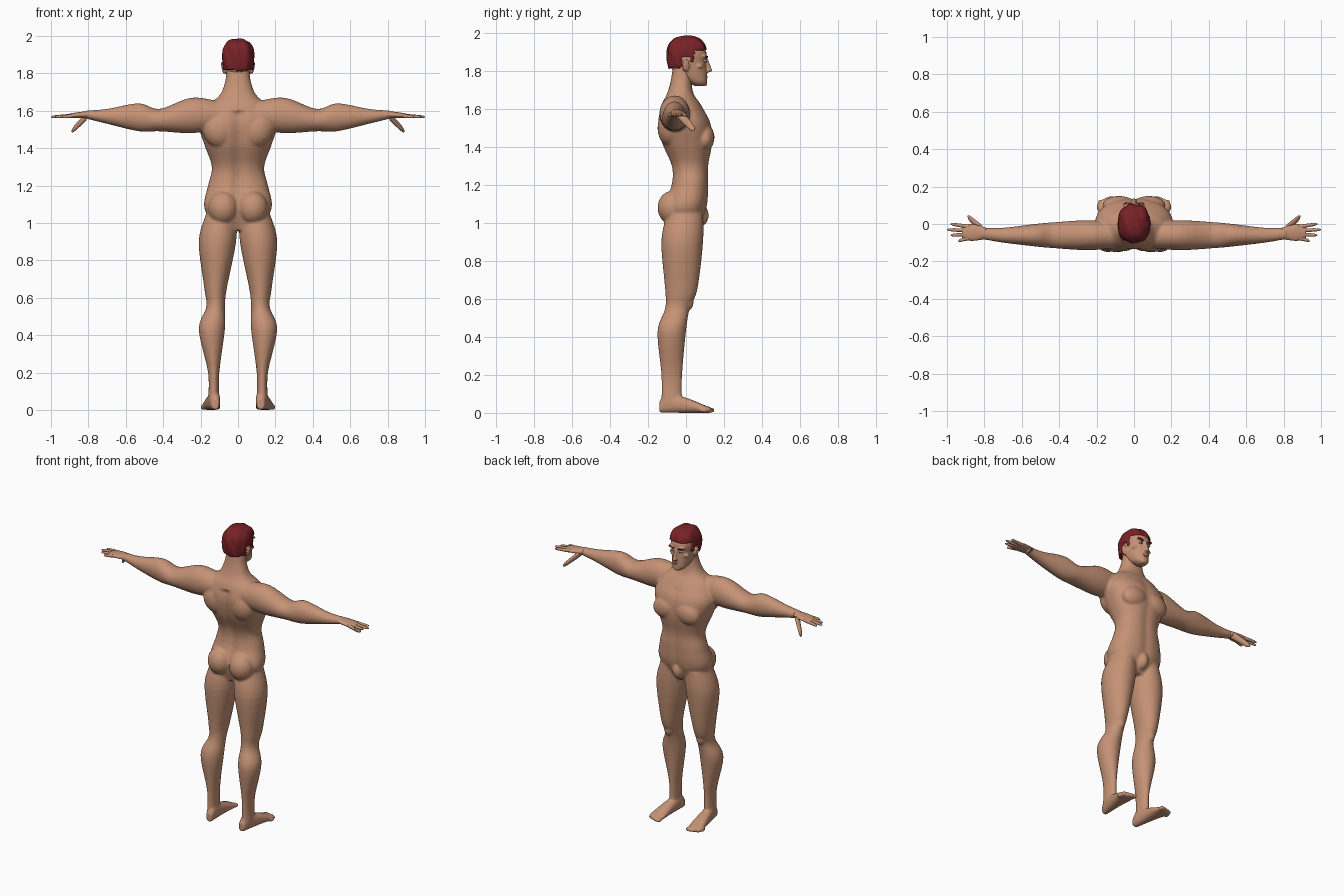
import bpy, bmesh, math
from mathutils import Vector, Matrix

if "Cube" in bpy.data.objects:
    bpy.data.objects.remove(bpy.data.objects["Cube"])


def material(name, *rgb):
    mat = bpy.data.materials.new(name)
    mat.use_nodes = True
    mat.diffuse_color = (*rgb, 1)
    shader = next(node for node in mat.node_tree.nodes if node.type == 'BSDF_PRINCIPLED')
    shader.inputs["Base Color"].default_value = (*rgb, 1)
    return mat


skin = material("skin", .56, .29, .18)
hair_red = material("dark red hair", .19, .016, .02)
eye_white = material("eye white", .7, .66, .62)
iris_brown = material("iris brown", .05, .03, .02)
lip_tone = material("lip tone", .45, .2, .13)


def smooth_stations(rows, steps=5):
    """Ease through the given stations along a flowing curve."""
    points = [Vector(row) for row in rows]
    last = len(points) - 1
    for i in range(last):
        before, start, end, after = (points[max(0, min(last, i + k))] for k in (-1, 0, 1, 2))
        for step in range(steps):
            t = step / steps
            lean_in, lean_out = (end - before) / 2, (after - start) / 2
            ease = t * t * (3 - 2 * t)
            yield (start.lerp(end, ease) + lean_in * t * (1 - t) ** 2
                   - lean_out * t * t * (1 - t))
    yield points[last]


def loft(bm, rows, axis, side=1, segments=32, power=2):
    """Skin rounded rings; each row is position, centre, half width, low edge, high edge."""
    rings = []
    for position, centre, half, low, high in smooth_stations(rows):
        ring = []
        for k in range(segments):
            angle = math.tau * k / segments
            c, s = math.cos(angle), math.sin(angle)
            u = centre + half * math.copysign(abs(c) ** (2 / power), c)
            v = (low + high) / 2 + (high - low) / 2 * math.copysign(abs(s) ** (2 / power), s)
            x, y, z = {'X': (position, u, v), 'Y': (u, position, v), 'Z': (u, v, position)}[axis]
            ring.append(bm.verts.new((x * side, y, z)))
        rings.append(ring)
    for lower, upper in zip(rings, rings[1:]):
        for k in range(segments):
            bm.faces.new((lower[k - 1], lower[k], upper[k], upper[k - 1]))
    bm.faces.new(rings[0])
    bm.faces.new(rings[-1])
    return [vert for ring in rings for vert in ring]


def finger(bm, start, end, radius, side):
    """Tapered digit with a rounded tip."""
    rows = []
    for t in (0, .4, .8, .95, 1):
        x, y, z = Vector(start).lerp(Vector(end), t)
        r = radius * (1 - t / 4) * math.sqrt(1.02 - t ** 8)
        rows.append((x, y, r, z - r, z + r))
    loft(bm, rows, 'X', side, segments=16)


def ball(bm, at, size, side=1, tilt=0):
    place = Matrix.Translation((at[0] * side, at[1], at[2]))
    turn = Matrix.Rotation(tilt * side, 4, 'Y')
    bmesh.ops.create_uvsphere(bm, u_segments=24, v_segments=16, radius=1,
                              matrix=place @ turn @ Matrix.Diagonal((*size, 1)))


def finish(bm, name, mat, voxel=0, softening=0):
    bmesh.ops.recalc_face_normals(bm, faces=bm.faces)
    for face in bm.faces:
        face.smooth = True
    mesh = bpy.data.meshes.new(name)
    bm.to_mesh(mesh)
    bm.free()
    mesh.materials.append(mat)
    part = bpy.data.objects.new(name, mesh)
    bpy.context.collection.objects.link(part)
    if voxel:
        blend = part.modifiers.new("blend", 'REMESH')
        blend.mode, blend.voxel_size, blend.use_smooth_shade = 'VOXEL', voxel, True
        soften = part.modifiers.new("soften", 'SMOOTH')
        soften.factor, soften.iterations = .5, softening


# Torso and neck, with a spine groove and a shallow belly line
bm = bmesh.new()
torso = [(.96, 0, .11, -.09, .06), (1.08, 0, .18, -.12, .11), (1.2, 0, .16, -.08, .12),
         (1.3, 0, .14, -.08, .12), (1.42, 0, .18, -.13, .14), (1.53, 0, .21, -.15, .13),
         (1.62, 0, .17, -.13, .08), (1.68, 0, .1, -.1, .04), (1.75, 0, .07, -.08, .03),
         (1.82, 0, .06, -.07, .04)]
for vert in loft(bm, torso, 'Z', segments=64, power=2.3):
    if vert.co.z < 1.6:
        groove = math.exp(-(vert.co.x / .03) ** 2)
        vert.co.y += groove * (.02 if vert.co.y < 0 else -.007)

# Limbs and muscles, blended with the torso into one skin
leg = [(1.05, .09, .08, -.1, .09), (.9, .11, .1, -.13, .09), (.65, .12, .06, -.11, .06),
       (.55, .12, .05, -.11, .02), (.43, .14, .07, -.15, 0), (.2, .13, .03, -.13, -.02),
       (.05, .13, .03, -.13, -.02)]
arm = [(.1, -.06, .07, 1.5, 1.65), (.25, -.06, .08, 1.48, 1.67), (.42, -.06, .07, 1.49, 1.61),
       (.53, -.06, .06, 1.49, 1.64), (.7, -.06, .04, 1.53, 1.61), (.82, -.05, .03, 1.56, 1.6)]
foot = [(y, .135 + y / 10, half, 0, top) for y, half, top in
        ((-.14, .02, .06), (-.1, .03, .1), (0, .04, .08), (.1, .05, .04), (.13, .04, .03))]
for side in (1, -1):
    loft(bm, leg, 'Z', side)
    loft(bm, arm, 'X', side)
    loft(bm, foot, 'Y', side, power=2.3)
    ball(bm, (.08, .1, 1.45), (.09, .05, .07), side, .25)      # chest
    ball(bm, (.08, -.07, 1.08), (.08, .08, .09), side)         # buttock
    ball(bm, (.1, -.08, 1.5), (.09, .07, .1), side, .3)        # shoulder blade
    ball(bm, (.12, .01, .58), (.03, .03, .04), side)           # kneecap
    for i in range(5):
        ball(bm, (.11 + .02 * i, .13 - i * i / 400, .014),
             (.015 - i / 700, .023, .014), side)               # toe
ball(bm, (0, .07, 1.04), (.04, .05, .06))
finish(bm, "body", skin, voxel=.007, softening=6)

# Hands: palm, four fingers and a thumb
palm = [(.79, -.05, .03, 1.56, 1.6), (.87, -.045, .045, 1.56, 1.59), (.92, -.045, .03, 1.56, 1.58)]
for side, word in ((1, "left"), (-1, "right")):
    bm = bmesh.new()
    loft(bm, palm, 'X', side)
    for i, reach in enumerate((.98, 1, .98, .94)):
        finger(bm, (.88, -.015 - i / 50, 1.573), (reach, -.03 * i, 1.567), .011, side)
    finger(bm, (.81, -.03, 1.57), (.89, .04, 1.49), .022, side)
    finish(bm, word + "_hand", skin)

# Head: skull with jaw, nose, chin, cheekbones, brow ridges and ears
bm = bmesh.new()
skull = [(1.72, 0, .02, .05, .1), (1.74, 0, .045, .01, .11), (1.78, 0, .06, -.05, .11),
         (1.84, 0, .07, -.09, .107), (1.9, 0, .077, -.09, .107), (1.95, 0, .06, -.07, .07),
         (1.97, 0, .03, -.04, .04)]
nose = [(1.79, 0, .01, .09, .11), (1.8, 0, .017, .09, .137), (1.82, 0, .012, .09, .132),
        (1.87, 0, .01, .09, .112)]
loft(bm, skull, 'Z', segments=40, power=2.2)
loft(bm, nose, 'Z')
ball(bm, (0, .096, 1.735), (.024, .016, .016))
for side in (1, -1):
    ball(bm, (.046, .07, 1.825), (.022, .02, .014), side)
    ball(bm, (.03, .096, 1.875), (.03, .017, .008), side, -.15)
    ball(bm, (.08, 0, 1.83), (.008, .02, .034), side, .2)
finish(bm, "head", skin, voxel=.005, softening=3)

# Eyes, eyebrows and lips
for name, mat, at, size, tilt in (
        ("eyes", eye_white, (.03, .1, 1.853), (.014, .01, .007), 0),
        ("irises", iris_brown, (.03, .106, 1.853), (.006, .005, .006), 0),
        ("eyebrows", hair_red, (.034, .106, 1.874), (.022, .01, .006), -.2)):
    bm = bmesh.new()
    for side in (1, -1):
        ball(bm, at, size, side, tilt)
    finish(bm, name, mat)
bm = bmesh.new()
for height in (1.764, 1.772):
    ball(bm, (0, .103, height), (.02, .01, .005))
finish(bm, "lips", lip_tone)


# Hair: wavy boxy cap, tucked into the head below the hairline
def hairline(y):
    if y < -.03:
        return 1.81
    if y < .02:
        return 1.87
    return 1.84 if y < .045 else 1.91


bm = bmesh.new()
bmesh.ops.create_uvsphere(bm, u_segments=72, v_segments=48, radius=1)
crown = Vector((0, .004, 1.885))
for vert in bm.verts:
    out = vert.co / sum(abs(c) ** 2.5 for c in vert.co) ** .4
    turn = math.atan2(out.y, out.x)
    waves = math.sin(7 * turn + 5 * out.z) * (1 - out.z ** 2) + math.sin(9 * out.x + 4 * out.y)
    tall = .1 if out.z > 0 else .14
    lock = Vector((out.x * .086, out.y * .104, out.z * tall)) * (1 + waves / 50)
    if crown.z + lock.z < hairline(lock.y):
        lock *= .78
    vert.co = crown + lock
finish(bm, "hair", hair_red)
